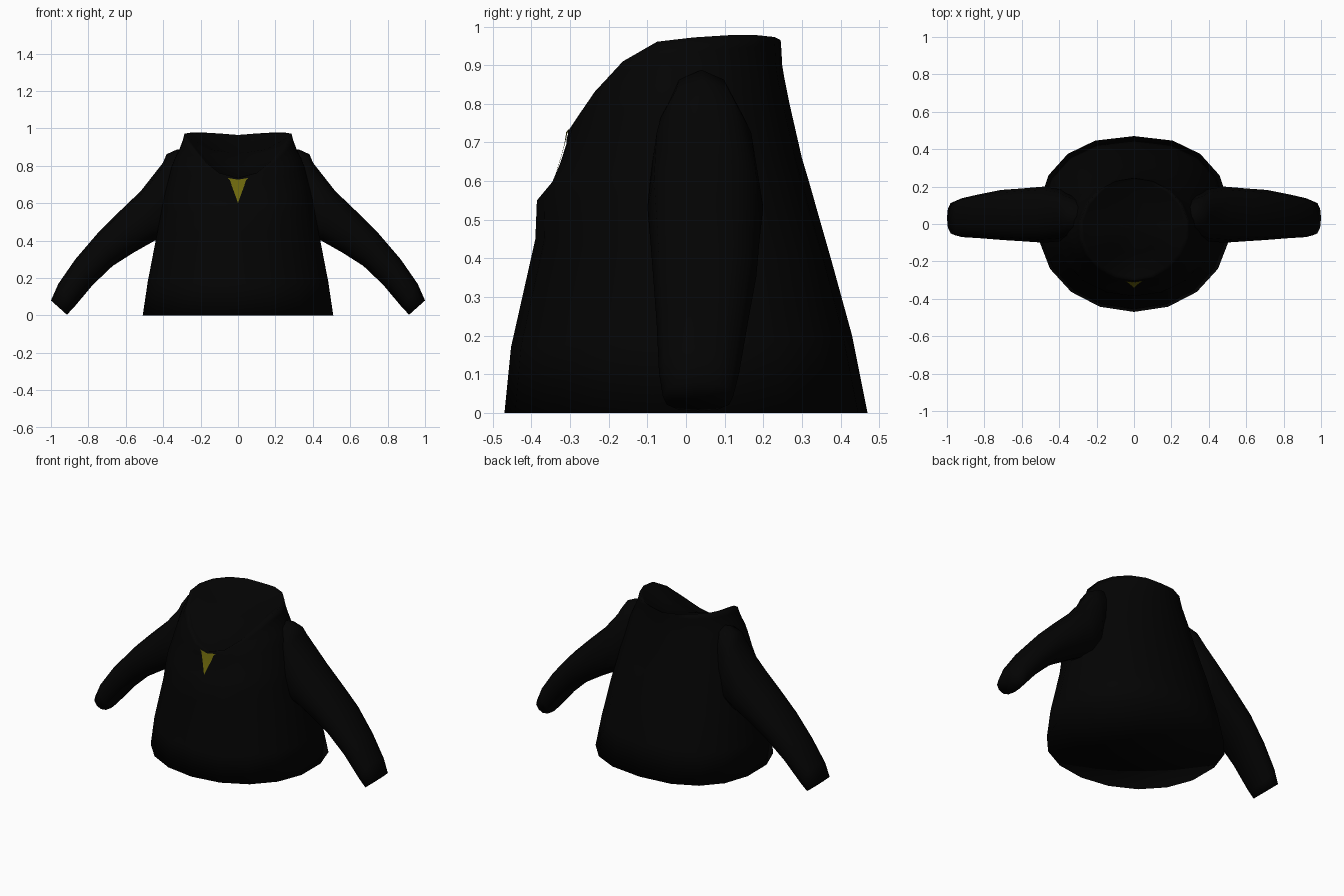
import bpy, bmesh, math
from mathutils import Vector
from mathutils.bvhtree import BVHTree

if "Cube" in bpy.data.objects:
    bpy.data.objects.remove(bpy.data.objects["Cube"])


def material(name, rgb):
    m = bpy.data.materials.new(name)
    m.diffuse_color = (*rgb, 1)
    m.use_nodes = True
    m.node_tree.nodes["Principled BSDF"].inputs["Base Color"].default_value = m.diffuse_color
    return m


black = material("black_cloth", (0.001, 0.001, 0.001))
yellow = material("olive_yellow", (0.155, 0.138, 0.004))


def finish(name, bm, mat, angle=110):
    me = bpy.data.meshes.new(name)
    bm.to_mesh(me)
    me.materials.append(mat)
    me.shade_smooth()
    me.set_sharp_from_angle(angle=math.radians(angle))
    ob = bpy.data.objects.new(name, me)
    bpy.context.collection.objects.link(ob)
    return ob


def loft(rings, start=None, end=None):
    """Tube through rings of equal point count, closed by fans to the end points."""
    bm = bmesh.new()
    rows = [[bm.verts.new(p) for p in r] for r in rings]
    n = len(rows[0])
    for a, b in zip(rows, rows[1:]):
        for i in range(n):
            j = (i + 1) % n
            bm.faces.new((a[i], a[j], b[j], b[i]))
    for tip, row, flip in ((start, rows[0], True), (end, rows[-1], False)):
        if tip is None:
            continue
        v = bm.verts.new(tip)
        for i in range(n):
            j = (i + 1) % n
            bm.faces.new((row[j], row[i], v) if flip else (row[i], row[j], v))
    bm.normal_update()
    return bm


def power(v, e):
    return math.copysign(abs(v) ** e, v)


def body_ring(hx, yf, yb, zs, zf, zb, e=1.0, dent=0.0, n=18):
    """Ring, round in front and squarer behind, with side, front and back heights."""
    pts = []
    for i in range(n):
        a = math.tau * i / n
        c, s = -math.cos(a), math.sin(a)
        z = zs + ((zf if c < 0 else zb) - zs) * c * c
        if zs > 0.85 and c > 0:          # slight rise at the back corners
            z += 0.012 * abs(2 * c * s)
        k = e if c > 0 else 0.5 + e / 2 if e > 0.9 else 0.97
        y = (yf + yb) / 2 + (yb - yf) / 2 * power(c, k)
        if i == 0:                       # shallow hollow in the chest centre
            y += dent
        pts.append(Vector((hx * 1.012 * power(s, k), y, z)))
    return pts


# Body: hem, torso, shoulders, collar rim, filled neck
# (half width, front y, back y, side z, front z, back z, squareness, dent)
body_rows = [
    (0.510, -0.470, 0.470, 0.00, 0.00, 0.00, 0.85),
    (0.483, -0.453, 0.430, 0.18, 0.17, 0.20, 0.85),
    (0.437, -0.390, 0.375, 0.42, 0.45, 0.40, 0.87),
    (0.410, -0.386, 0.335, 0.56, 0.55, 0.54, 0.90),
    (0.400, -0.366, 0.318, 0.62, 0.595, 0.60, 0.92, 0.026),
    (0.385, -0.345, 0.300, 0.68, 0.64, 0.66, 0.94, 0.020),
    (0.355, -0.320, 0.268, 0.80, 0.695, 0.80, 0.97, 0.010),
    (0.335, -0.315, 0.254, 0.85, 0.71, 0.87, 0.98, 0.006),
    (0.312, -0.310, 0.249, 0.89, 0.72, 0.90, 0.99, 0.004),
    (0.297, -0.305, 0.247, 0.93, 0.73, 0.94),
    (0.287, -0.300, 0.245, 0.968, 0.735, 0.965),
    (0.270, -0.285, 0.230, 0.960, 0.73, 0.955),
    (0.150, -0.160, 0.120, 0.890, 0.80, 0.90),
]
body_bm = loft([body_ring(*r) for r in body_rows], (0, 0, 0), (0, -0.02, 0.865))
surface = BVHTree.FromBMesh(body_bm)
finish("jacket_body", body_bm, black)


# Sleeves: (upper x, upper z, lower x, lower z, front y, back y)
sleeve_rows = [
    (0.270, 0.885, 0.270, 0.50, -0.040, 0.120),
    (0.325, 0.888, 0.310, 0.45, -0.065, 0.145),
    (0.382, 0.862, 0.345, 0.42, -0.080, 0.165),
    (0.402, 0.815, 0.380, 0.41, -0.092, 0.185),
    (0.520, 0.665, 0.445, 0.40, -0.100, 0.200),
    (0.640, 0.55, 0.560, 0.335, -0.092, 0.190),
    (0.750, 0.44, 0.670, 0.265, -0.085, 0.182),
    (0.870, 0.30, 0.775, 0.165, -0.076, 0.160),
    (0.960, 0.17, 0.880, 0.040, -0.070, 0.138),
    (1.000, 0.08, 0.915, 0.004, -0.060, 0.122),
]


def sleeve_ring(ux, uz, lx, lz, yf, yb, n=12):
    up, low = Vector((ux, 0, uz)), Vector((lx, 0, lz))
    pts = []
    for i in range(n):
        a = math.tau * i / n
        p = (up + low) / 2 + (up - low) / 2 * power(math.cos(a), 0.85)
        p.y = (yf + yb) / 2 + (yb - yf) / 2 * power(math.sin(a), 0.85)
        pts.append(p)
    return pts


sleeve_bm = loft([sleeve_ring(*r) for r in sleeve_rows], None, (0.957, 0.03, 0.042))
bmesh.ops.recalc_face_normals(sleeve_bm, faces=sleeve_bm.faces[:])
sleeves = finish("sleeves", sleeve_bm, black)
sleeves.modifiers.new("mirror", "MIRROR").use_mirror_merge = False

# Chest badge: thin tapered plate laid on the front surface
badge_rows = [(0.735, 0.055), (0.722, 0.042), (0.695, 0.034), (0.655, 0.019), (0.603, 0.001)]
bm = bmesh.new()
grid = []
for z, w in badge_rows:
    row = []
    for k in (-1, 0, 1):
        zz = z - (0.009 if k == 0 and z > 0.73 else 0)
        hit = surface.ray_cast(Vector((k * w, -2, zz)), Vector((0, 1, 0)))[0]
        y = hit.y if hit else -0.30
        row.append(bm.verts.new((k * w, y - 0.005, zz)))
    grid.append(row)
for a, b in zip(grid, grid[1:]):
    for i in (0, 1):
        bm.faces.new((a[i], b[i], b[i + 1], a[i + 1]))
bm.normal_update()
finish("chest_badge", bm, yellow)
